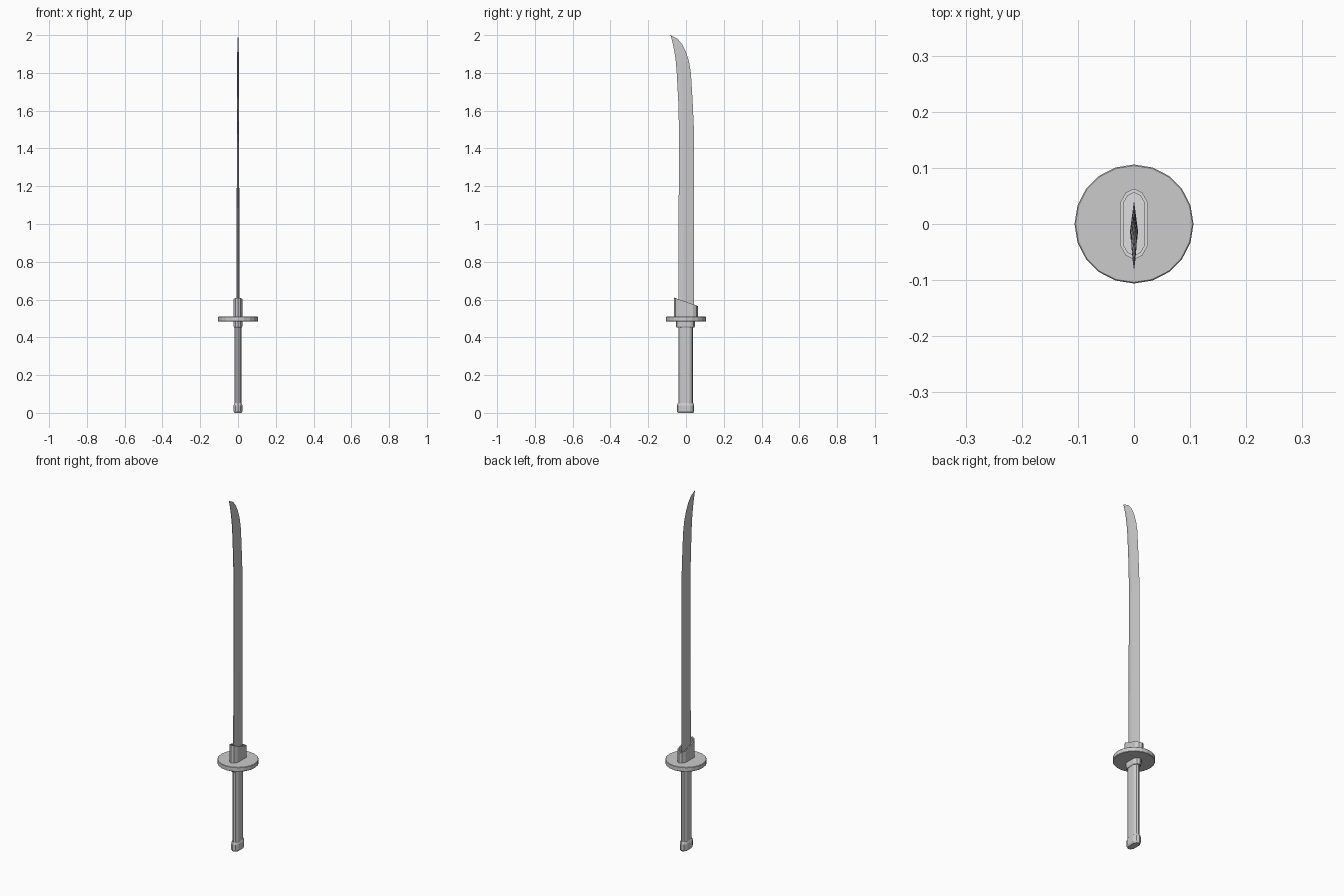
import bpy, bmesh, math

if "Cube" in bpy.data.objects:
    bpy.data.objects.remove(bpy.data.objects["Cube"])


def loft(name, rings, point_tip=None):
    """Skin a list of equal-length closed rings and cap the ends."""
    bm = bmesh.new()
    vr = [[bm.verts.new(p) for p in r] for r in rings]
    n = len(vr[0])
    for a, b in zip(vr, vr[1:]):
        for i in range(n):
            j = (i + 1) % n
            bm.faces.new((a[i], a[j], b[j], b[i]))
    bm.faces.new(vr[0][::-1])
    if point_tip:
        t = bm.verts.new(point_tip)
        for i in range(n):
            bm.faces.new((vr[-1][i], vr[-1][(i + 1) % n], t))
    else:
        bm.faces.new(vr[-1])
    bmesh.ops.recalc_face_normals(bm, faces=bm.faces)
    me = bpy.data.meshes.new(name)
    bm.to_mesh(me)
    bm.free()
    ob = bpy.data.objects.new(name, me)
    bpy.context.collection.objects.link(ob)
    return ob


def oval(w, y0, y1, z, slope=0.0):
    """Flat-sided oval ring with half width w, spanning y0..y1, tilted by slope."""
    c, h = (y0 + y1) / 2, (y1 - y0) / 2
    half = [(0, h), (0.58 * w, h - 0.27 * w), (w, h - w),
            (w, -h + w), (0.58 * w, -h + 0.27 * w), (0, -h)]
    pts = half + [(-x, y) for x, y in half[-2:0:-1]]
    return [(x, c + y, z + slope * (c + y)) for x, y in pts]


# Grip, pommel cap and collar
loft("grip", [oval(0.018, -0.041, 0.036, 0.03), oval(0.018, -0.041, 0.036, 0.47)])
loft("pommel", [oval(0.018, -0.043, 0.038, 0.0), oval(0.023, -0.048, 0.043, 0.009),
                oval(0.023, -0.048, 0.043, 0.04), oval(0.018, -0.043, 0.038, 0.052)])
loft("collar", [oval(0.019, -0.050, 0.043, 0.452), oval(0.023, -0.054, 0.047, 0.458),
                oval(0.023, -0.054, 0.047, 0.49)])

# Round guard
R = 0.106
disc = lambda r, z: [(r * math.cos(math.tau * i / 20), r * math.sin(math.tau * i / 20), z)
                     for i in range(20)]
loft("guard", [disc(R - 0.002, 0.484), disc(R, 0.486), disc(R, 0.507), disc(R - 0.002, 0.509)])

# Slanted, hollow blade socket
S = -0.35
loft("blade_socket", [oval(0.025, -0.063, 0.063, 0.505), oval(0.025, -0.063, 0.063, 0.588, S),
                      oval(0.019, -0.056, 0.056, 0.588, S), oval(0.019, -0.056, 0.056, 0.56, S)])

# Blade: z, spine y, cutting edge y, half thickness
stations = [(0.52, -0.040, 0.042, 0.007), (1.0, -0.039, 0.042, 0.007),
            (1.5, -0.037, 0.042, 0.006), (1.65, -0.041, 0.035, 0.006),
            (1.80, -0.049, 0.026, 0.005), (1.86, -0.054, 0.016, 0.005),
            (1.91, -0.061, 0.000, 0.004), (1.95, -0.069, -0.019, 0.003),
            (1.98, -0.076, -0.044, 0.002)]


def blade_ring(z, s, e, t):
    """Knife section: narrow spine, two ridges, sharp edge."""
    d = e - s
    side = [(t * 0.3, s), (t * 0.9, s + 0.17 * d), (t, s + 0.34 * d)]
    pts = side + [(0, e)] + [(-x, y) for x, y in reversed(side)]
    return [(x, y, z) for x, y in pts]


loft("blade", [blade_ring(*s) for s in stations], (0, -0.082, 2.0))
